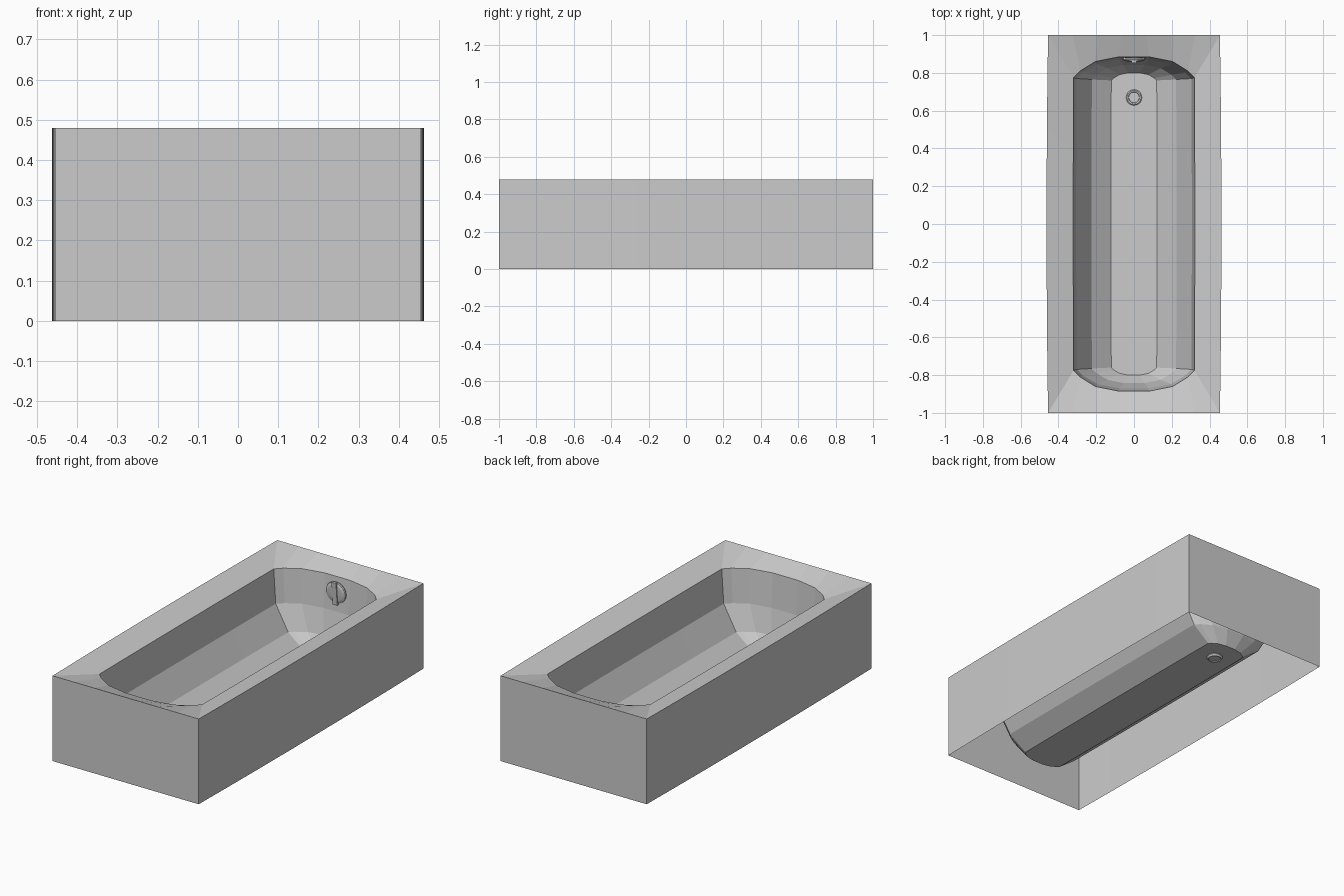
import bpy, bmesh, math
from mathutils import Matrix

if "Cube" in bpy.data.objects:
    bpy.data.objects.remove(bpy.data.objects["Cube"])

ARC_X = [1, .89, .64, .25, -.25, -.64, -.89, -1]
ARC_Y = [0, .32, .77, 1, 1, .77, .32, 0]
SIDE = 8


def ring(bm, hx, ys, ye, z, bulge=0.0, even=False):
    """Rounded-end loop: arc at the back, left side, front arc, right side."""
    pts = []
    n = len(ARC_X)
    for s in (1, -1):
        for i in range(n):
            fx = 1 - 2 * i / (n - 1) if even else ARC_X[i]
            pts.append((s * hx * fx, s * (ys + (ye - ys) * ARC_Y[i])))
        for k in range(1, SIDE):
            t = 1 - 2 * k / SIDE
            pts.append((-s * (hx + bulge * (1 - t * t)), s * ys * t))
    return [bm.verts.new((x, y, z)) for x, y in pts]


def bridge(bm, a, b):
    n = len(a)
    for i in range(n):
        bm.faces.new((a[i], a[(i + 1) % n], b[(i + 1) % n], b[i]))


def finish(bm, name):
    me = bpy.data.meshes.new(name)
    bm.to_mesh(me)
    bm.free()
    ob = bpy.data.objects.new(name, me)
    bpy.context.collection.objects.link(ob)
    return ob


def lathe(name, profile, matrix, n=20):
    """Revolved (radius, height) profile, capped at the last point."""
    bm = bmesh.new()
    prev = None
    for r, h in profile:
        cur = [bm.verts.new((r * math.cos(2 * math.pi * i / n),
                             r * math.sin(2 * math.pi * i / n), h)) for i in range(n)]
        if prev:
            bridge(bm, prev, cur)
        prev = cur
    bm.faces.new(prev)
    ob = finish(bm, name)
    ob.matrix_world = matrix
    return ob


def box(name, loc, size, rot=(0, 0, 0)):
    bm = bmesh.new()
    bmesh.ops.create_cube(bm, size=1, matrix=Matrix.Diagonal((*size, 1)))
    ob = finish(bm, name)
    ob.location, ob.rotation_euler = loc, rot
    return ob


# Tub: open-bottomed apron, inward-sloping rim and faceted basin
bm = bmesh.new()
loops = [
    ring(bm, .455, 1, 1, 0, .008, True),
    ring(bm, .455, 1, 1, .48, .008, True),
    ring(bm, .32, .775, .885, .44, .002),
    ring(bm, .304, .77, .87, .25, .002),
    ring(bm, .223, .765, .842, .113, .002),
    ring(bm, .12, .76, .80, .037, .003),
]
for a, b in zip(loops, loops[1:]):
    bridge(bm, a, b)
bm.faces.new(loops[-1])
bmesh.ops.recalc_face_normals(bm, faces=bm.faces)
# Normals face out of the apron and up into the basin
bm.faces.ensure_lookup_table()
if bm.faces[-1].normal.z < 0:
    bmesh.ops.reverse_faces(bm, faces=bm.faces)
finish(bm, "bathtub_shell")

# Floor drain with a recessed cross grate
lathe("drain_ring", [(.034, .024), (.042, .034), (.042, .041), (.037, .045),
                     (.030, .043), (.027, .038)],
      Matrix.Translation((0, .67, 0)))
for i in range(3):
    box("drain_bar", (0, .67, .0405), (.056, .006, .005), (0, 0, i * math.pi / 3))

# Overflow plate with turning handle on the back wall
wall = Matrix.Translation((0, .877, .355)) @ Matrix.Rotation(math.radians(95), 4, 'X')
lathe("overflow_plate", [(.058, -.006), (.062, .002), (.060, .008), (.048, .013),
                         (.030, .015)], wall)
handle = box("overflow_handle", (0, 0, 0), (.028, .13, .012))
handle.matrix_world = wall @ Matrix.Translation((0, 0, .014))
